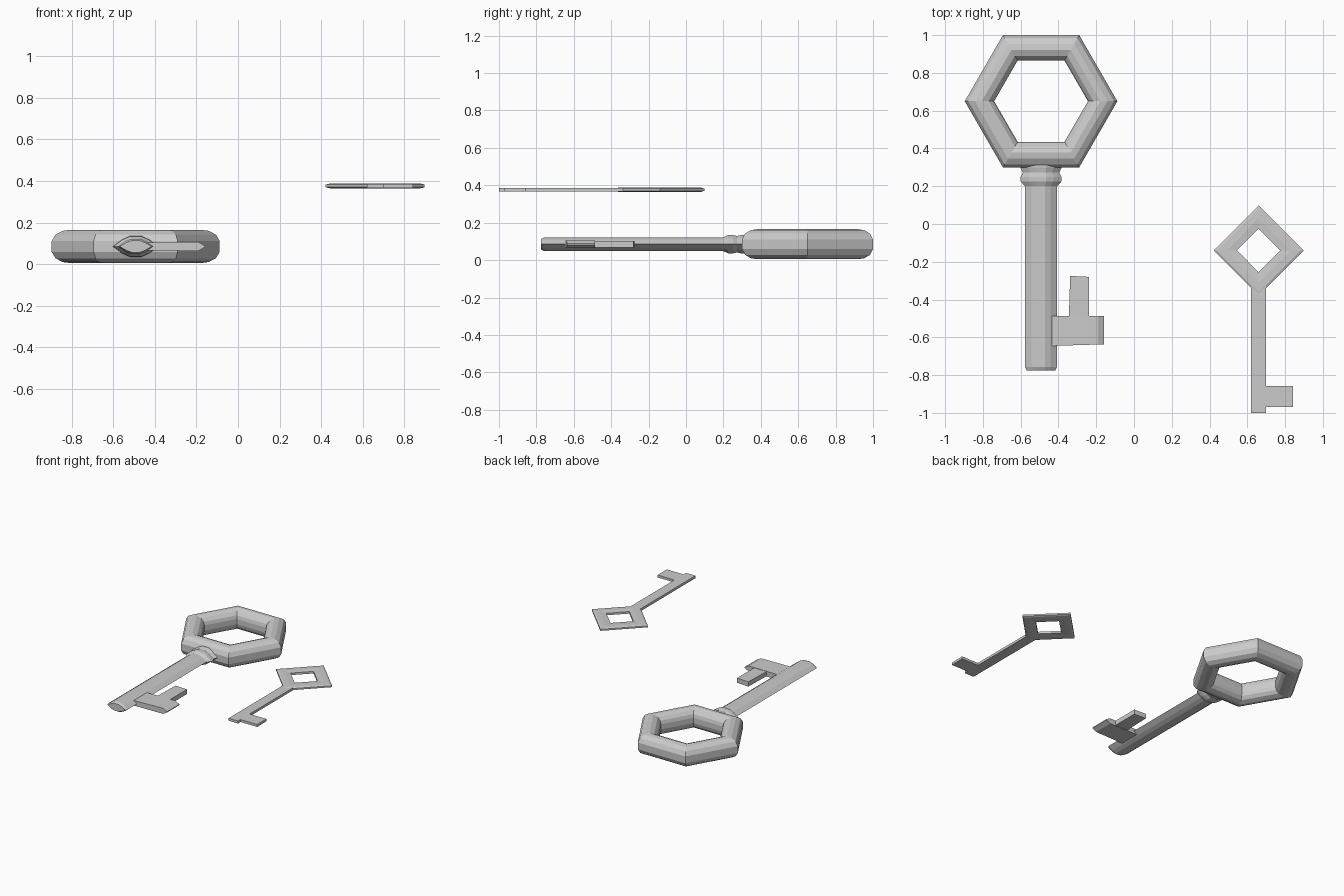
import bpy, bmesh
from math import cos, sin, pi

if "Cube" in bpy.data.objects:
    bpy.data.objects.remove(bpy.data.objects["Cube"])


def finish(name, bm):
    bmesh.ops.recalc_face_normals(bm, faces=bm.faces)
    me = bpy.data.meshes.new(name)
    bm.to_mesh(me)
    bm.free()
    ob = bpy.data.objects.new(name, me)
    bpy.context.collection.objects.link(ob)
    return ob


def loft(name, rings, closed=False):
    """Skin a series of equal-sized point loops; close into a ring or cap the ends."""
    bm = bmesh.new()
    loops = [[bm.verts.new(p) for p in r] for r in rings]
    n = len(loops[0])
    for i in range(len(loops) - (0 if closed else 1)):
        a, b = loops[i], loops[(i + 1) % len(loops)]
        for j in range(n):
            k = (j + 1) % n
            bm.faces.new((a[j], a[k], b[k], b[j]))
    if not closed:
        bm.faces.new(loops[0])
        bm.faces.new(loops[-1])
    return finish(name, bm)


def bow(name, centre, sides, half):
    """Polygonal ring; half = (corner radius, height) from outer to inner, mirrored in z."""
    cx, cy, cz = centre
    section = half + [(r, -z) for r, z in reversed(half)]
    rings = []
    for i in range(sides):
        a = 2 * pi * i / sides
        rings.append([(cx + r * cos(a), cy + r * sin(a), cz + z) for r, z in section])
    return loft(name, rings, closed=True)


def plate(name, outline, z, half):
    """Flat outline extruded symmetrically about z."""
    return loft(name, [[(x, y, z + s * half) for x, y in outline] for s in (-1, 1)])


# Large key: hexagonal bow
K = 1 / cos(pi / 6)
CX, CZ = -0.492, 0.085
bow("large_bow", (CX, 0.65, CZ), 6,
    [(a * K, z) for a, z in [(0.35, 0.026), (0.334, 0.057), (0.304, 0.075), (0.272, 0.08),
                             (0.24, 0.067), (0.222, 0.045), (0.215, 0.02)]])

# Large key: lens-section shaft with collar and bevelled tip
lens_top = [(1, 0), (0.6, 0.65), (0.25, 1), (-0.25, 1), (-0.6, 0.65), (-1, 0)]
lens = lens_top + [(x, -z) for x, z in lens_top[-2:0:-1]]
stations = [(-0.775, 0.076, 0.028), (-0.757, 0.085, 0.037), (0.2, 0.085, 0.037),
            (0.225, 0.108, 0.049), (0.25, 0.108, 0.049), (0.272, 0.096, 0.044),
            (0.3, 0.11, 0.05), (0.345, 0.11, 0.05)]
loft("large_shaft", [[(CX + w * x, y, CZ + h * z) for x, z in lens] for y, w, h in stations])

# Large key: bit with a sharpened outer edge, and its tooth
blade = [(-0.46, 0.019), (-0.25, 0.021), (-0.19, 0.021), (-0.158, 0.003)]
blade = blade + [(x, -z) for x, z in reversed(blade)]
loft("large_bit", [[(x, y - 0.03 * (x + 0.16) * s, CZ + z) for x, z in blade]
                   for y, s in ((-0.637, -1), (-0.486, 0))])
plate("large_tooth", [(-0.345, -0.5), (-0.238, -0.5), (-0.238, -0.28), (-0.338, -0.275)],
      CZ, 0.018)

# Small key: diamond bow
SX, SZ = 0.66, 0.376
bow("small_bow", (SX, -0.14, SZ), 4,
    [(0.238, 0.006), (0.222, 0.011), (0.17, 0.012), (0.115, 0.008)])

# Small key: flat shaft and bit
plate("small_shaft", [(0.62, -1.0), (0.70, -1.0), (0.70, -0.97), (0.842, -0.97),
                      (0.842, -0.858), (0.70, -0.858), (0.70, -0.325), (0.66, -0.30),
                      (0.62, -0.325)], SZ, 0.0095)
